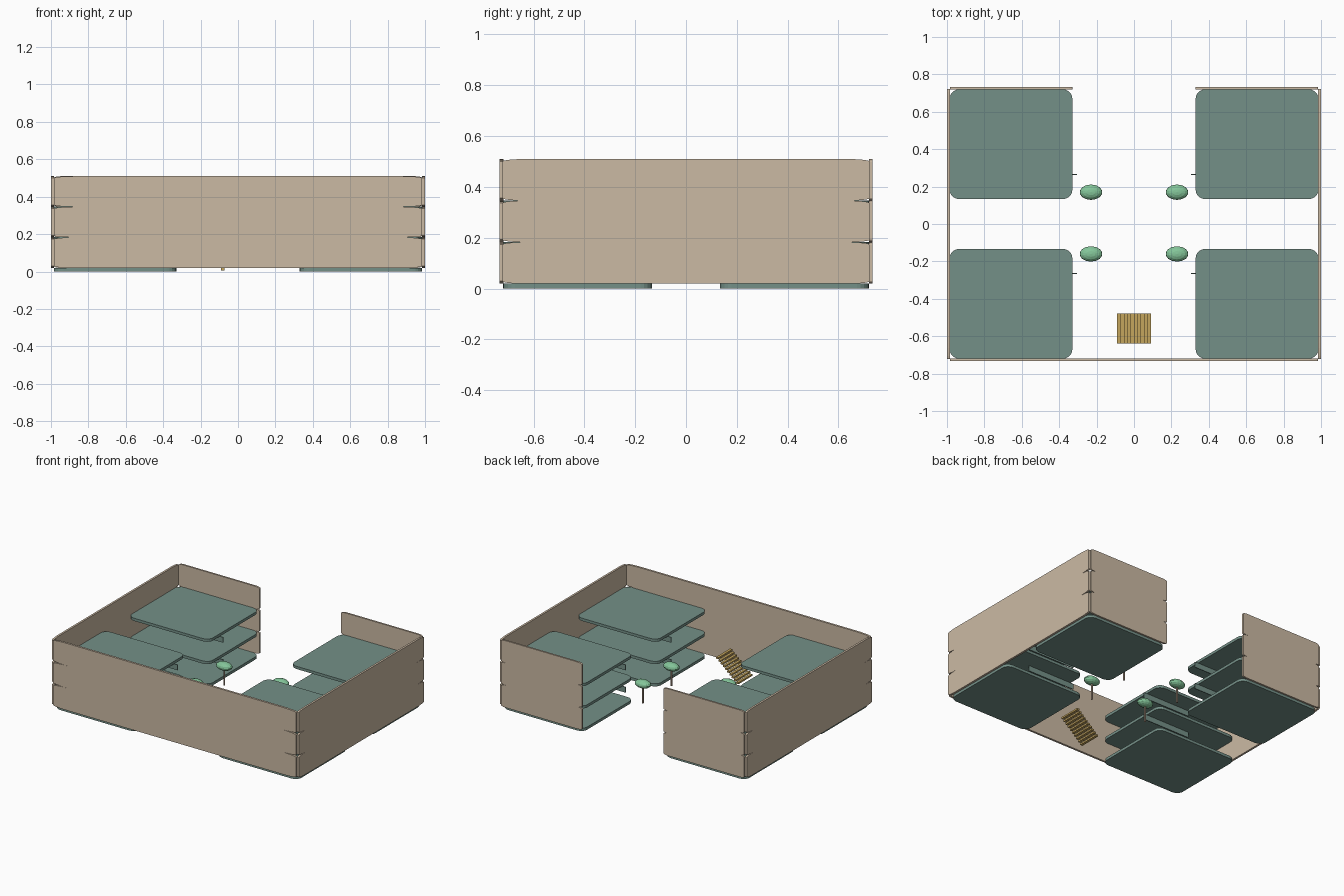
import bpy, bmesh
from mathutils import Matrix, Vector

if "Cube" in bpy.data.objects:
    bpy.data.objects.remove(bpy.data.objects["Cube"])


def material(name, rgb):
    m = bpy.data.materials.new(name)
    m.diffuse_color = (*rgb, 1)
    m.use_nodes = True
    m.node_tree.nodes["Principled BSDF"].inputs["Base Color"].default_value = m.diffuse_color
    return m


WALL = material("warm beige", (0.60, 0.49, 0.37))
FLOOR = material("grey teal", (0.175, 0.28, 0.245))
LEAF = material("leaf green", (0.23, 0.56, 0.32))
WOOD = material("golden wood", (0.56, 0.38, 0.11))
TRUNK = material("pale bark", (0.55, 0.42, 0.32))


def finish(bm, name, mat):
    mesh = bpy.data.meshes.new(name)
    bm.to_mesh(mesh)
    bm.free()
    mesh.materials.append(mat)
    ob = bpy.data.objects.new(name, mesh)
    bpy.context.collection.objects.link(ob)
    return ob


def plate(name, mat, lo, hi, thin=None, rounding=0.0):
    """Box from lo to hi; corners around the thin axis are rounded in proportion to the sides."""
    lo, hi = Vector(lo), Vector(hi)
    bm = bmesh.new()
    bmesh.ops.create_cube(bm, size=1)
    if thin is not None:
        edges = [e for e in bm.edges
                 if abs(e.verts[0].co[thin] - e.verts[1].co[thin]) > 0.5]
        bmesh.ops.bevel(bm, geom=edges, offset=rounding, segments=5,
                        profile=0.5, affect='EDGES')
    bmesh.ops.scale(bm, vec=hi - lo, verts=bm.verts)
    bmesh.ops.translate(bm, vec=(lo + hi) / 2, verts=bm.verts)
    return finish(bm, name, mat)


def span(sign, a, b):
    """Ordered interval mirrored to the given side."""
    return sorted((sign * a, sign * b))


STOREY = 0.1635
SLAB = 0.02

for level in range(3):
    base = level * STOREY
    z0, z1 = base + SLAB - 0.001, base + SLAB + STOREY - 0.001

    # outer walls of this storey
    plate("front_wall", WALL, (-0.985, -0.733, z0), (0.985, -0.718, z1), 1, 0.06)
    for s in (-1, 1):
        xa, xb = span(s, 0.985, 1.0)
        plate("side_wall", WALL, (xa, -0.723, z0), (xb, 0.723, z1), 0, 0.06)
        xa, xb = span(s, 0.33, 0.985)
        plate("back_wall", WALL, (xa, 0.720, z0), (xb, 0.733, z1), 1, 0.06)

        # floor slabs, one in each corner
        for t in (-1, 1):
            ya, yb = span(t, 0.133, 0.72)
            plate("floor_slab", FLOOR, (xa, ya, base), (xb, yb, base + SLAB), 2, 0.08)
            # thin beam hanging under the upper slabs
            if level:
                ba, bb = span(s, 0.305, 0.69)
                ya, yb = span(t, 0.261, 0.267)
                plate("ceiling_beam", FLOOR, (ba, ya, base - 0.04), (bb, yb, base))

# trees in the courtyard
for s in (-1, 1):
    for t in (-1, 1):
        x, y = s * 0.23, t * 0.165 + 0.005
        bm = bmesh.new()
        bmesh.ops.create_cone(bm, cap_ends=True, segments=8, radius1=0.006,
                              radius2=0.006, depth=0.135,
                              matrix=Matrix.Translation((x, y, 0.0975)))
        finish(bm, "tree_trunk", TRUNK)
        bm = bmesh.new()
        bmesh.ops.create_uvsphere(bm, u_segments=14, v_segments=8, radius=1)
        bmesh.ops.scale(bm, vec=(0.061, 0.041, 0.029), verts=bm.verts)
        bmesh.ops.translate(bm, vec=(x, y, 0.172), verts=bm.verts)
        finish(bm, "tree_crown", LEAF)

# open stair rising towards +x
STEPS = 10
for i in range(STEPS):
    x = -0.081 + i * 0.018
    z = 0.012 + i * 0.0155
    plate("stair_tread", WOOD, (x - 0.0095, -0.64, z - 0.006), (x + 0.0095, -0.478, z + 0.006))
